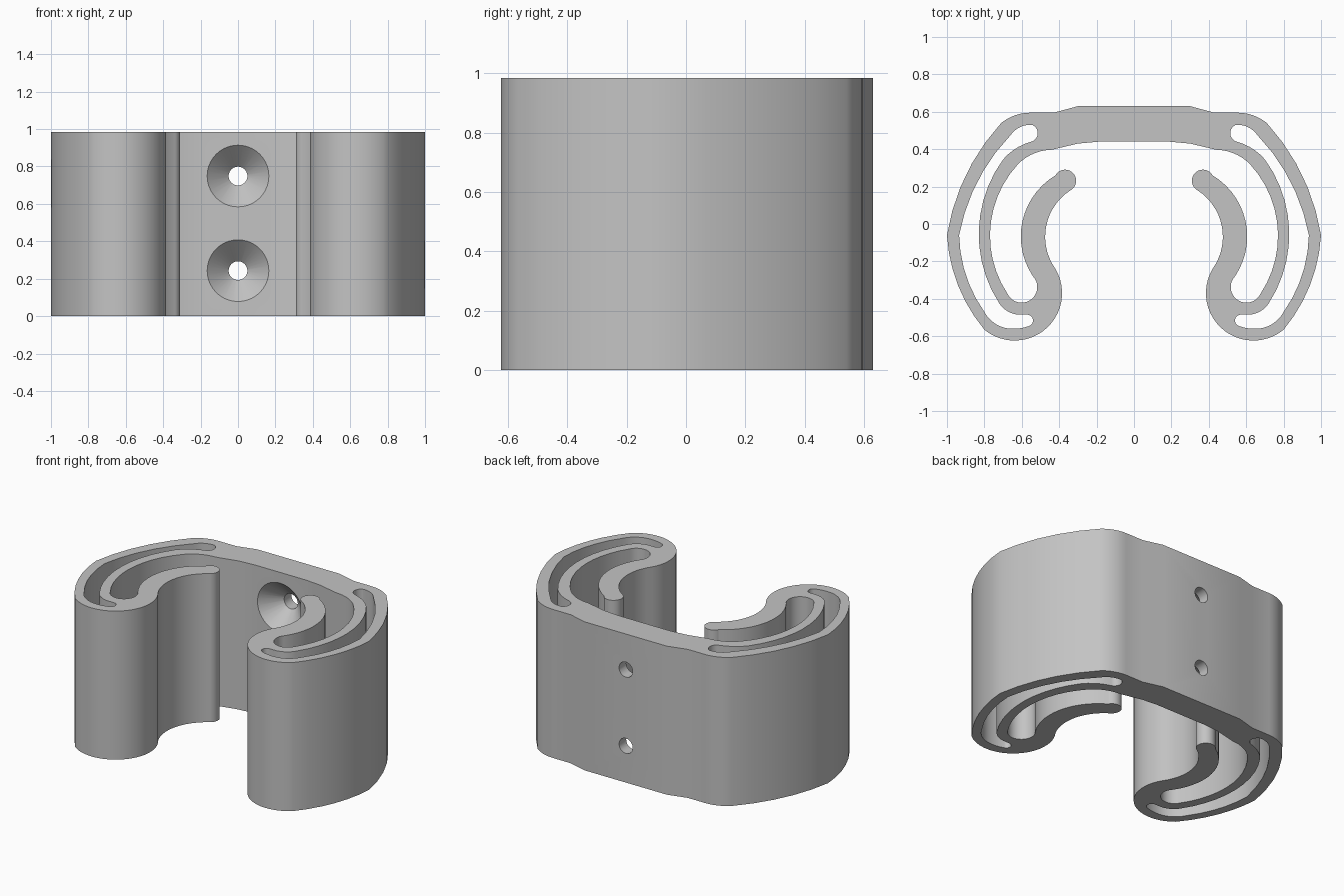
import bpy
import bmesh
import math
from mathutils import Matrix

HEIGHT = 0.985

cube = bpy.data.objects.get("Cube")
if cube:
    bpy.data.objects.remove(cube, do_unlink=True)


def arc_points(start, via, end, step=math.radians(7)):
    """Points on the circular arc through three points, without the start."""
    w = (end - start) / (via - start)
    centre = start + (via - start) * (w - abs(w) ** 2) / (2j * w.imag)

    def turn(p, q):
        ratio = (q - centre) / (p - centre)
        return math.atan2(ratio.imag, ratio.real)

    sweep = turn(start, via) + turn(via, end)
    count = max(3, math.ceil(abs(sweep) / step))
    angles = [sweep * i / count for i in range(1, count + 1)]
    return [centre + (start - centre) * complex(math.cos(a), math.sin(a)) for a in angles]


def trace(start, *moves):
    """Chain of lines (one point) and arcs (via point, end point)."""
    points = [complex(*start)]
    for move in moves:
        if isinstance(move[0], tuple):
            points += arc_points(points[-1], complex(*move[0]), complex(*move[1]))
        else:
            points.append(complex(*move))
    return points


def mirrored(points):
    return [complex(-p.real, p.imag) for p in reversed(points)]


# Left half of the outline: back plate, outer wall, foot, hook, inner wall
half = trace(
    (0.30, 0.63), (0.43, 0.595), (0.56, 0.595),
    ((0.64, 0.58), (0.71, 0.54)),
    ((0.89, 0.28), (1.0, -0.06)),
    ((0.94, -0.33), (0.80, -0.565)),
    ((0.46, -0.55), (0.42, -0.24)),
    ((0.475, -0.06), (0.34, 0.18)),
    ((0.32, 0.265), (0.42, 0.26)),
    ((0.605, -0.05), (0.54, -0.28)),
    ((0.58, -0.418), (0.675, -0.375)),
    ((0.77, -0.06), (0.62, 0.32)),
    ((0.54, 0.375), (0.44, 0.397)),
    (0.30, 0.43), (0.19, 0.44),
)

# Curved slot between the outer and inner walls
slot = trace(
    (0.545, 0.53),
    ((0.60, 0.522), (0.66, 0.475)),
    ((0.855, 0.19), (0.935, -0.06)),
    ((0.90, -0.27), (0.80, -0.47)),
    ((0.73, -0.54), (0.65, -0.56)),
    ((0.60, -0.556), (0.56, -0.545)),
    ((0.54, -0.515), (0.57, -0.485)),
    (0.60, -0.485),
    ((0.67, -0.47), (0.72, -0.425)),
    ((0.83, -0.05), (0.70, 0.345)),
    ((0.63, 0.405), (0.55, 0.44)),
    ((0.515, 0.485), (0.545, 0.53)),
)[:-1]

material = bpy.data.materials.new("light grey")
material.use_nodes = True
grey = (0.55, 0.55, 0.55, 1)
material.diffuse_color = grey
material.node_tree.nodes["Principled BSDF"].inputs["Base Color"].default_value = grey


def make_object(name, bm):
    bmesh.ops.recalc_face_normals(bm, faces=bm.faces)
    mesh = bpy.data.meshes.new(name)
    bm.to_mesh(mesh)
    bm.free()
    mesh.materials.append(material)
    obj = bpy.data.objects.new(name, mesh)
    bpy.context.collection.objects.link(obj)
    return obj


# Clip body: fill the loops and extrude upwards
bm = bmesh.new()
for loop in (half + mirrored(half), slot, mirrored(slot)):
    verts = [bm.verts.new((p.real, p.imag, 0)) for p in loop]
    for a, b in zip(verts, verts[1:] + verts[:1]):
        bm.edges.new((a, b))
bmesh.ops.triangle_fill(bm, edges=bm.edges[:], use_beauty=True)
extruded = bmesh.ops.extrude_face_region(bm, geom=bm.faces[:])["geom"]
top = [v for v in extruded if isinstance(v, bmesh.types.BMVert)]
bmesh.ops.translate(bm, verts=top, vec=(0, 0, HEIGHT))
body = make_object("clip_body", bm)


def cut_cone(name, z, y_front, y_back, r_front, r_back):
    """Subtract a cone lying along y from the body."""
    bm = bmesh.new()
    place = Matrix.Translation((0, (y_front + y_back) / 2, z)) @ Matrix.Rotation(-math.pi / 2, 4, "X")
    bmesh.ops.create_cone(bm, cap_ends=True, segments=40, radius1=r_front,
                          radius2=r_back, depth=y_back - y_front, matrix=place)
    cutter = make_object(name, bm)
    cutter.hide_render = True
    bpy.context.view_layer.objects.active = body
    modifier = body.modifiers.new(name, "BOOLEAN")
    modifier.operation = "DIFFERENCE"
    modifier.solver = "EXACT"
    modifier.object = cutter
    bpy.ops.object.modifier_apply(modifier=name)
    bpy.data.objects.remove(cutter, do_unlink=True)


# Two countersunk screw holes through the back plate
for z in (0.243, 0.749):
    cut_cone("countersink", z, 0.40, 0.56, 0.205, 0.045)
    cut_cone("screw_hole", z, 0.42, 0.70, 0.05, 0.05)

# Smooth curves with crisp rims
bpy.ops.object.select_all(action="DESELECT")
body.select_set(True)
bpy.context.view_layer.objects.active = body
bpy.ops.object.shade_smooth_by_angle(angle=math.radians(20))
